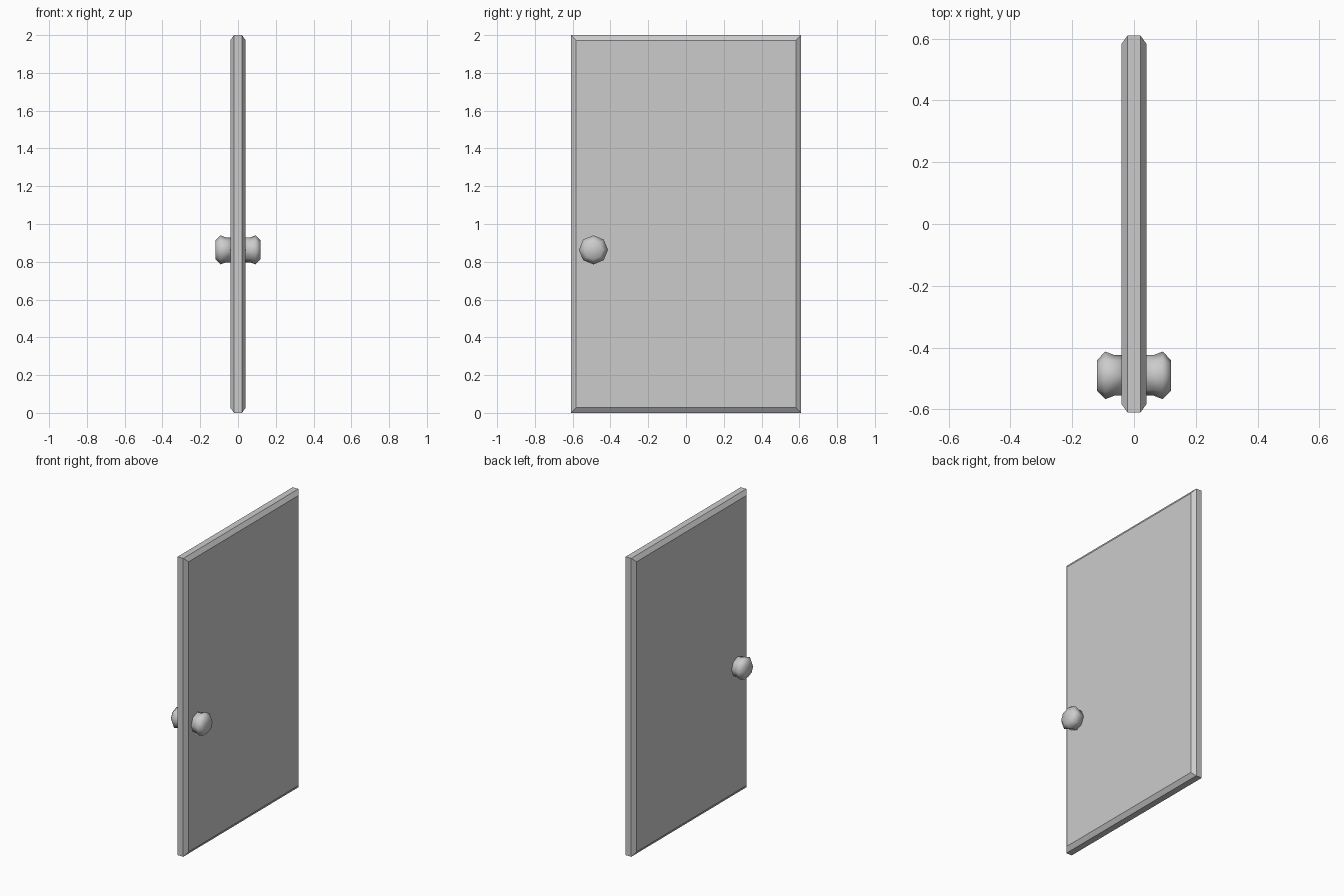
import bpy, bmesh, math

if "Cube" in bpy.data.objects:
    bpy.data.objects.remove(bpy.data.objects["Cube"])


def make_object(name, bm, smooth=False):
    bmesh.ops.recalc_face_normals(bm, faces=bm.faces)
    for f in bm.faces:
        f.smooth = smooth
    mesh = bpy.data.meshes.new(name)
    bm.to_mesh(mesh)
    bm.free()
    obj = bpy.data.objects.new(name, mesh)
    bpy.context.collection.objects.link(obj)
    return obj


def loft(bm, rings):
    """Skin a list of vertex rings and cap both ends."""
    loops = [[bm.verts.new(p) for p in ring] for ring in rings]
    n = len(loops[0])
    for a, b in zip(loops, loops[1:]):
        for i in range(n):
            j = (i + 1) % n
            bm.faces.new((a[i], a[j], b[j], b[i]))
    bm.faces.new(loops[0])
    bm.faces.new(loops[-1])


# Door panel: slab with chamfered borders on both faces
HALF_W, HEIGHT = 0.61, 2.0


def panel_ring(x, inset):
    w, lo, hi = HALF_W - inset, inset, HEIGHT - inset
    return [(x, -w, lo), (x, w, lo), (x, w, hi), (x, -w, hi)]


bm = bmesh.new()
loft(bm, [panel_ring(x, d) for x, d in
          ((-0.041, 0.028), (-0.021, 0), (0.021, 0), (0.041, 0.028))])
make_object("door_panel", bm)

# Eight-sided knobs, one on each face
KNOB_Y, KNOB_Z, SIDES = -0.49, 0.863, 8
PROFILE = ((0.03, 0.066), (0.064, 0.066), (0.093, 0.077), (0.12, 0.049))

for side, name in ((1, "knob_right"), (-1, "knob_left")):
    bm = bmesh.new()
    angles = [2 * math.pi * i / SIDES for i in range(SIDES)]
    loft(bm, [[(side * x, KNOB_Y + r * math.cos(a), KNOB_Z + r * math.sin(a))
               for a in angles] for x, r in PROFILE])
    make_object(name, bm, smooth=True)
